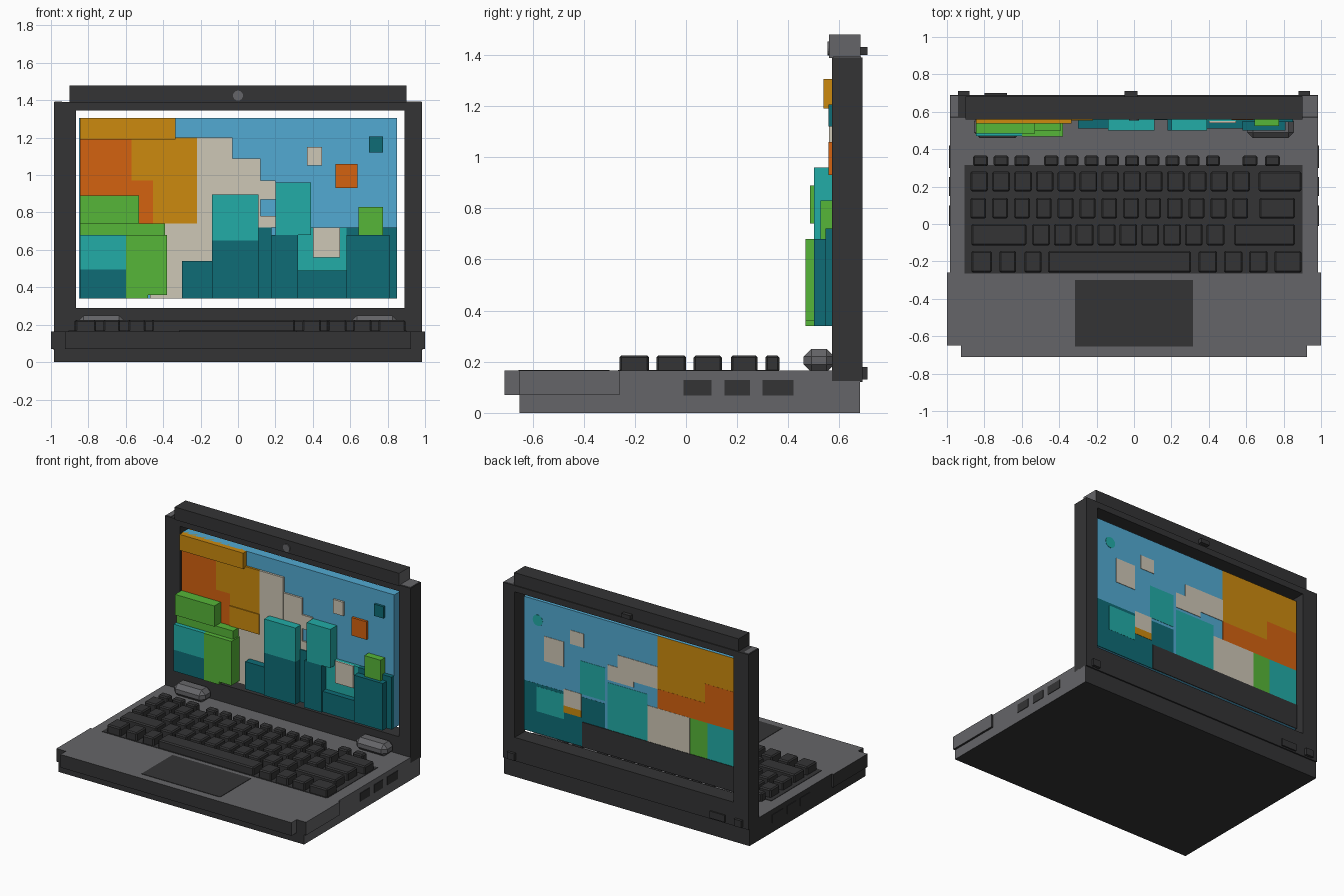
import bpy, bmesh, math
from mathutils import Matrix


def lin(c):
    c /= 255
    return c / 12.92 if c < 0.04045 else ((c + 0.055) / 1.055) ** 2.4


COLOURS = {
    "dark": (52, 52, 53), "gray": (101, 101, 104), "sky": (82, 170, 210),
    "gold": (204, 138, 14), "orange": (212, 98, 16), "green": (86, 182, 56),
    "teal": (34, 172, 167), "deep_teal": (14, 108, 118), "beige": (206, 199, 182),
}
MATS = {}
for key, rgb in COLOURS.items():
    m = bpy.data.materials.new(key)
    m.diffuse_color = (*[lin(c) for c in rgb], 1)
    MATS[key] = m


def boxes(name, specs, mat, bevel=0, rule=None):
    """One object made of boxes (x0, x1, y0, y1, z0, z1); rule recolours faces."""
    bm = bmesh.new()
    for x0, x1, y0, y1, z0, z1 in specs:
        mtx = (Matrix.Translation(((x0 + x1) / 2, (y0 + y1) / 2, (z0 + z1) / 2))
               @ Matrix.Diagonal((x1 - x0, y1 - y0, z1 - z0, 1)))
        bmesh.ops.create_cube(bm, size=1, matrix=mtx)
    bm.normal_update()
    me = bpy.data.meshes.new(name)
    me.materials.append(MATS[mat])
    if rule:
        me.materials.append(MATS[rule[0]])
        for f in bm.faces:
            f.material_index = int(rule[1](f))
    bm.to_mesh(me)
    bm.free()
    ob = bpy.data.objects.new(name, me)
    bpy.context.collection.objects.link(ob)
    if bevel:
        b = ob.modifiers.new("bevel", "BEVEL")
        b.width, b.segments = bevel, 1
    return ob


def disc(name, x, z, y0, y1, r, mat):
    bpy.ops.mesh.primitive_cylinder_add(vertices=16, radius=r, depth=y1 - y0,
                                        location=(x, (y0 + y1) / 2, z),
                                        rotation=(math.pi / 2, 0, 0))
    bpy.context.object.name = name
    bpy.context.object.data.materials.append(MATS[mat])


# Base: gray on top and right, dark elsewhere
boxes("base", [
    (-.985, .985, -.26, .57, 0, .165),
    (-.985, .985, -.65, -.26, 0, .075),
    (-1, 1, -.65, -.26, .07, .165),
    (-.925, .925, -.71, -.65, .07, .165),
    (-.985, .985, .57, .68, 0, .125),
], "dark", rule=("gray", lambda f: f.normal.z > .5 or f.normal.x > .5))

# Side ports
for side in (-1, 1):
    boxes("ports", [(side * .985 - .004, side * .985 + .004, a, b, .068, .128)
                    for a, b in ((-.01, .1), (.15, .25), (.3, .42))], "dark")

# Trackpad and keyboard bed
boxes("trackpad", [(-.315, .315, -.655, -.3, .16, .168)], "dark")
boxes("keyboard_bed", [(-.905, .9, -.265, .315, .16, .168)], "dark")

# Keys: each row is (y0, y1, list of x spans)
P = .1167


def run(start, count, width=.095, pitch=P):
    return [(start + i * pitch, start + i * pitch + width) for i in range(count)]


rows = [
    (.31, .365, run(-.86, 3, .08, .11) + run(-.48, 9, .075, .108) + run(.58, 2, .08, .12)),
    (.175, .28, run(-.875, 13) + [(.665, .895)]),
    (.03, .14, run(-.875, 13, .085) + [(.67, .86)]),
    (-.115, 0, [(-.87, -.575)] + run(-.545, 9) + [(.535, .86)]),
    (-.26, -.145, [(-.87, -.76), (-.72, -.63), (-.585, -.495), (-.46, .305)]
     + run(.345, 4, .1, .135) + [(.8, .895)]),
]
for i, (y0, y1, spans) in enumerate(rows):
    boxes(f"key_row_{i + 1}", [(a, b, y0, y1, .16, .225) for a, b in spans], "dark", .008)

# Hinges
boxes("hinges", [(s - .125, s + .125, .46, .58, .16, .25) for s in (-.73, .73)], "gray", .03)

# Lid frame
boxes("lid_frame", [
    (-.985, -.865, .57, .69, .12, 1.39),
    (.89, .985, .57, .69, .12, 1.39),
    (-.865, .89, .57, .69, .12, .29),
    (-.865, .89, .57, .69, 1.345, 1.39),
], "dark")
boxes("lid_top_bar", [(-.9, .9, .56, .683, 1.388, 1.48)], "dark",
      rule=("gray", lambda f: f.normal.x > .5))
boxes("lid_corner_caps", [(.9, .98, .575, .685, 1.385, 1.394),
                          (-.98, -.94, .575, .685, 1.385, 1.394)], "gray")
boxes("rear_bumps", [(-.94, -.88, .68, .71, .13, .18), (-.8, -.68, .68, .7, .13, .18),
                     (-.05, .02, .67, .71, 1.4, 1.43), (.88, .94, .68, .71, .13, .18)], "dark")
disc("camera_lens", 0, 1.425, .553, .57, .027, "gray")

# Screen panel, floating inside the frame
boxes("screen_panel", [(-.85, .85, .575, .64, .34, 1.305)], "sky")


# Raised picture blocks: (x0, x1, z0, z1, front y)
def tiles(name, mat, specs):
    boxes(name, [(a, b, y, .6, c, d) for a, b, c, d, y in specs], mat)


tiles("gold_blocks", "gold", [
    (-.845, -.335, 1.19, 1.305, .537), (-.57, -.22, .97, 1.2, .56),
    (-.455, -.22, .74, .97, .56), (-.455, -.22, .74, .885, .553)])
tiles("orange_blocks", "orange", [
    (-.845, -.57, .89, 1.19, .56), (-.57, -.455, .74, .97, .56), (.52, .64, .93, 1.06, .557)])
tiles("green_blocks", "green", [
    (-.845, -.53, .74, .89, .485), (-.845, -.39, .68, .74, .5),
    (-.6, -.48, .34, .68, .467), (-.48, -.38, .36, .68, .467), (.645, .775, .68, .83, .525)])
tiles("beige_blocks", "beige", [
    (-.22, -.03, .34, 1.2, .56), (-.03, .12, .34, 1.09, .561), (.12, .2, .87, .97, .562),
    (.12, .2, .72, .78, .562), (-.47, -.22, .34, .74, .561),
    (.4, .545, .56, .72, .54), (.37, .45, 1.05, 1.15, .56)])
tiles("teal_blocks", "teal", [
    (-.845, -.6, .495, .68, .47), (-.14, .11, .65, .895, .5), (.2, .39, .68, .96, .5),
    (.32, .58, .49, .72, .55)])
tiles("deep_teal_blocks", "deep_teal", [
    (-.845, -.6, .34, .495, .47), (-.14, .11, .34, .65, .5), (-.3, -.14, .34, .54, .51),
    (.11, .18, .34, .72, .555), (.18, .32, .34, .68, .5), (.27, .62, .34, .49, .51),
    (.58, .81, .34, .68, .5), (.58, .85, .34, .72, .545), (.7, .775, 1.12, 1.205, .558)])


# Flat picture on the back of the panel: (x0, x1, z0, z1), later layers on top
def rear(name, mat, layer, specs):
    boxes(name, [(a, b, .635, .641 + layer * .001, c, d) for a, b, c, d in specs], mat)


rear("rear_deep_teal", "deep_teal", 0, [(.2, .85, .34, .7)])
rear("rear_gold", "gold", 0, [(-.85, -.22, .9, 1.305)])
rear("rear_orange", "orange", 1, [(-.6, -.22, .78, .92), (-.85, -.6, .78, 1.06)])
rear("rear_teal", "teal", 1, [(-.14, .18, .34, .86), (.2, .4, .72, .96), (.53, .75, .5, .68),
                              (-.85, -.62, .34, .78)])
rear("rear_green", "green", 1, [(-.62, -.4, .34, .78)])
rear("rear_beige", "beige", 2, [(-.22, .1, .92, 1.08), (-.03, .18, .88, .99),
                                (-.48, -.14, .34, .78), (.53, .69, .88, 1.06),
                                (.37, .48, 1.06, 1.16), (.39, .53, .6, .72)])
rear("rear_gold_strip", "gold", 2, [(.39, .53, .55, .6)])
disc("rear_teal_dot", .74, 1.16, .636, .642, .04, "teal")
rear("rear_lower_cover", "dark", 5, [(-.85, .38, .34, .52)])
